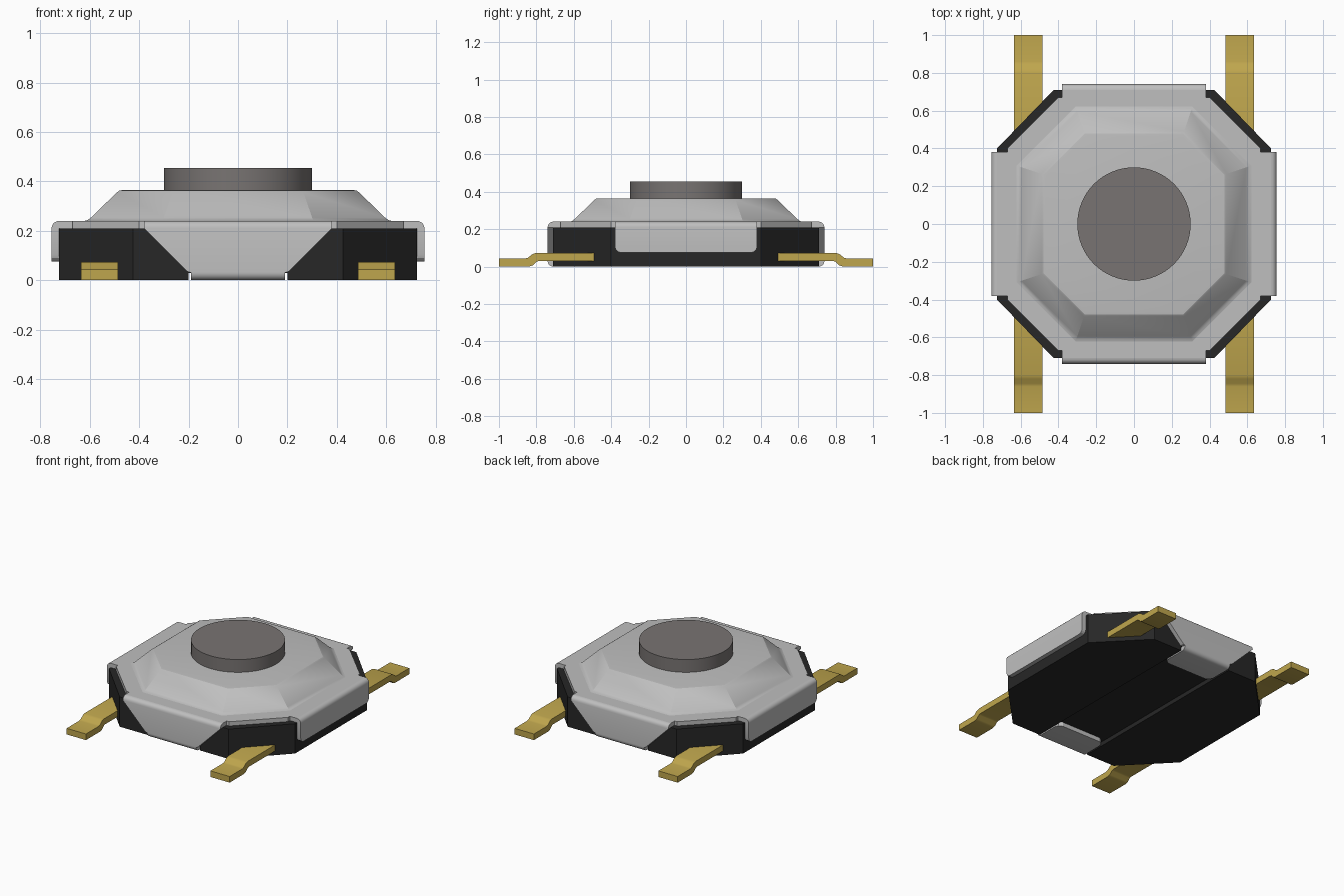
import bpy, bmesh
from math import cos, sin, pi, radians
from mathutils import Vector

cube = bpy.data.objects.get("Cube")
if cube:
    bpy.data.objects.remove(cube, do_unlink=True)


def material(name, rgb):
    m = bpy.data.materials.new(name)
    m.use_nodes = True
    color = (*rgb, 1.0)
    m.diffuse_color = color
    m.node_tree.nodes["Principled BSDF"].inputs["Base Color"].default_value = color
    return m


STEEL = material("pale steel", (0.52, 0.52, 0.52))
BLACK = material("black plastic", (0.02, 0.02, 0.02))
GOLD = material("gold contact", (0.52, 0.38, 0.075))
BROWN = material("grey brown button", (0.19, 0.175, 0.17))


def loft(name, rings, mat, smooth=25):
    """Skin a list of equal-length closed rings and cap both ends."""
    bm = bmesh.new()
    loops = [[bm.verts.new(p) for p in ring] for ring in rings]
    n = len(loops[0])
    for a, b in zip(loops, loops[1:]):
        for i in range(n):
            j = (i + 1) % n
            bm.faces.new((a[i], a[j], b[j], b[i]))
    bm.faces.new(loops[0])
    bm.faces.new(loops[-1])
    bmesh.ops.recalc_face_normals(bm, faces=bm.faces)
    me = bpy.data.meshes.new(name)
    bm.to_mesh(me)
    bm.free()
    me.materials.append(mat)
    me.shade_smooth()
    me.set_sharp_from_angle(angle=radians(smooth))
    ob = bpy.data.objects.new(name, me)
    bpy.context.scene.collection.objects.link(ob)
    return ob


def prism(name, outline, z0, z1, mat):
    return loft(name, [[(x, y, z) for x, y in outline] for z in (z0, z1)], mat)


def four_way(corner):
    """Mirror one quadrant's outline (from the y side to the x side) to all four."""
    out = []
    for sx, sy in ((1, 1), (1, -1), (-1, -1), (-1, 1)):
        pts = [(sx * x, sy * y) for x, y in corner]
        out += pts if sx == sy else pts[::-1]
    return out


# Plastic body, with a shallow channel running front to back underneath
prism("body", four_way([(0.425, 0.71), (0.725, 0.40)]), 0.03, 0.21, BLACK)
for s, side in ((1, "left"), (-1, "right")):
    foot = [(0.2, 0.71), (0.425, 0.71), (0.725, 0.40)]
    foot += [(x, -y) for x, y in reversed(foot)]
    prism(f"body_underside_{side}", [(s * x, y) for x, y in foot], 0, 0.03, BLACK)

# Cover plate with notched corners
prism("cover_plate", four_way([(0.38, 0.71), (0.38, 0.67), (0.40, 0.67),
                               (0.67, 0.40), (0.67, 0.38), (0.725, 0.38)]),
      0.21, 0.24, STEEL)

# Raised eight-sided dome: (half size, half length of the straight side, height)
dome = [(0.625, 0.31, 0.239), (0.61, 0.305, 0.243), (0.595, 0.30, 0.254),
        (0.49, 0.265, 0.356), (0.48, 0.26, 0.363), (0.465, 0.255, 0.365)]
loft("cover_dome", [[(x, y, z) for x, y in four_way([(c, r), (r, c)])]
                    for r, c, z in dome], STEEL)

# Push button
loft("button", [[(0.3 * cos(2 * pi * i / 64), 0.3 * sin(2 * pi * i / 64), z)
                 for i in range(64)] for z in (0.36, 0.455)], BROWN)


def bend(cx, cz, a0, a1, width, r=0.03, steps=5):
    """Arc of (distance, height, half width) points."""
    angles = [radians(a0 + (a1 - a0) * i / steps) for i in range(steps + 1)]
    return [(cx + r * cos(a), cz + r * sin(a), width) for a in angles]


def flap(name, path, turn, thick=0.03):
    """Sheet metal strip following a path outwards, turned about z."""
    rings = []
    for i, (d, z, w) in enumerate(path):
        before, after = path[max(i - 1, 0)], path[min(i + 1, len(path) - 1)]
        t = Vector((after[0] - before[0], after[1] - before[1])).normalized()
        di, zi = d + t.y * thick, z - t.x * thick
        rings.append([(-w, d, z), (w, d, z), (w, di, zi), (-w, di, zi)])
    ob = loft(name, rings, STEEL)
    ob.rotation_euler.z = turn


# Tapered flaps at front and back, folded under into the channel
hook = bend(0.71, 0.21, 90, 0, 0.38) + [(0.74, 0.035, 0.205)]
hook += bend(0.71, 0.03, 0, -90, 0.19)
hook += [(0.57, 0, 0.19), (0.545, 0, 0.18), (0.53, 0, 0.155)]
flap("back_flap", hook, 0)
flap("front_flap", hook, pi)

# Straight flaps on both sides with rounded lower corners
skirt = bend(0.725, 0.21, 90, 0, 0.38)
skirt += [(0.755, 0.105, 0.38), (0.755, 0.09, 0.375),
          (0.755, 0.08, 0.365), (0.755, 0.075, 0.35)]
flap("left_flap", skirt, -pi / 2)
flap("right_flap", skirt, pi / 2)

# Four stepped contact legs
leg = [(0.42, 0.073), (0.8, 0.073), (0.82, 0.067), (0.845, 0.047), (0.86, 0.043),
       (1.0, 0.043), (1.0, 0), (0.84, 0), (0.82, 0.006), (0.8, 0.026),
       (0.785, 0.03), (0.42, 0.03)]
for sx, side in ((1, "left"), (-1, "right")):
    for sy, end in ((1, "back"), (-1, "front")):
        loft(f"{end}_{side}_leg", [[(sx * x, sy * y, z) for y, z in leg]
                                   for x in (0.485, 0.635)], GOLD, 50)
